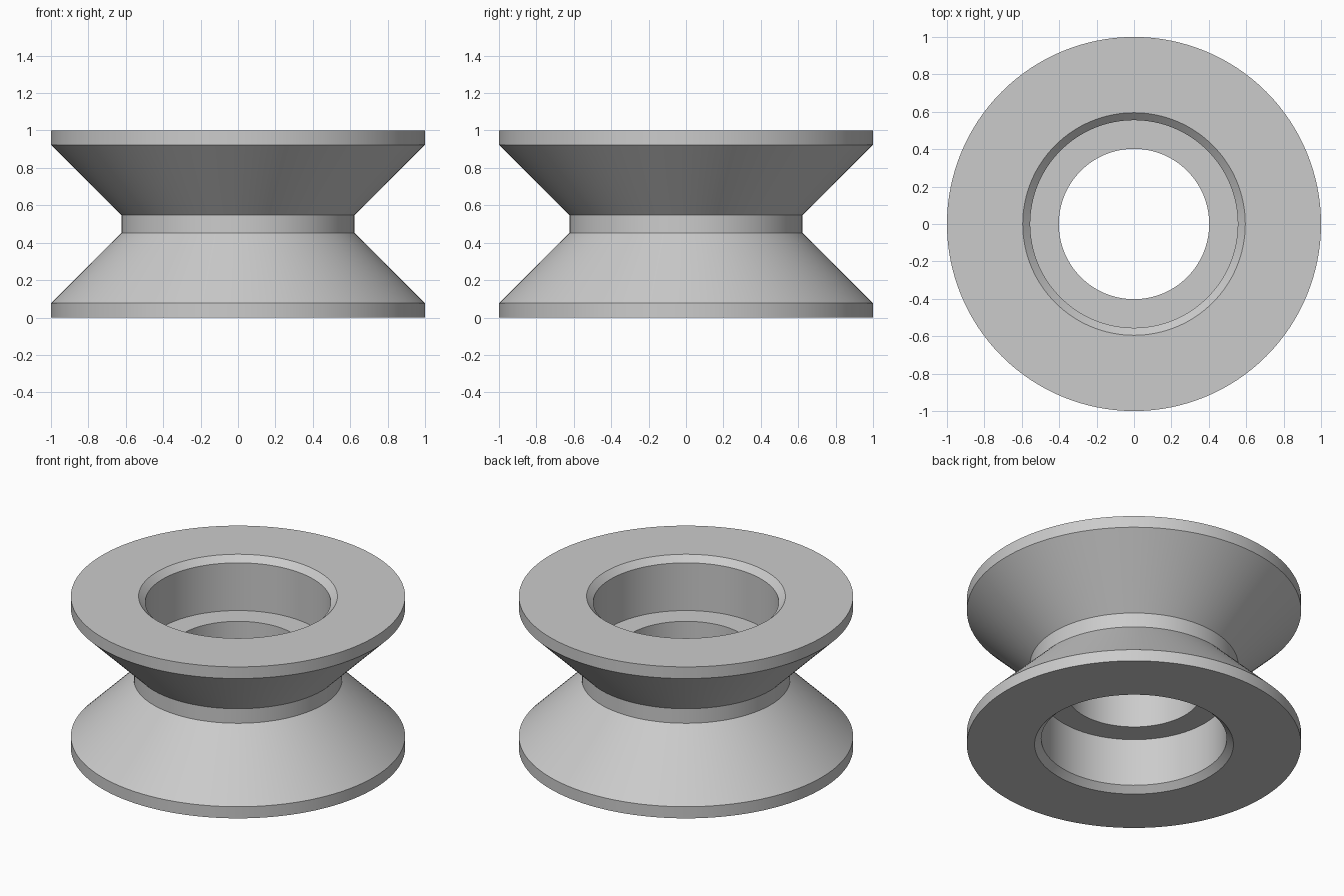
import bpy
import bmesh
import math

if "Cube" in bpy.data.objects:
    bpy.data.objects.remove(bpy.data.objects["Cube"], do_unlink=True)

SEGMENTS = 128

# Plain grey material
grey = bpy.data.materials.new("light_grey")
grey.use_nodes = True
colour = (0.6, 0.6, 0.6, 1)
grey.diffuse_color = colour
grey.node_tree.nodes["Principled BSDF"].inputs["Base Color"].default_value = colour

# Lower half of the section (radius, height): bore lip, bearing seat, chamfer, rim, cone, neck
lower = [(0.402, 0.353), (0.555, 0.353), (0.555, 0.038), (0.595, 0),
         (1, 0), (1, 0.077), (0.623, 0.452)]
# The upper half mirrors the lower one
profile = lower + [(r, 1 - z) for r, z in reversed(lower)]

# Spin the closed section into the grooved pulley wheel
bm = bmesh.new()
verts = [bm.verts.new((r, 0, z)) for r, z in profile]
edges = [bm.edges.new((v, verts[i - 1])) for i, v in enumerate(verts)]
bmesh.ops.spin(bm, geom=verts + edges, cent=(0, 0, 0), axis=(0, 0, 1),
               angle=math.tau, steps=SEGMENTS, use_duplicate=False)
bmesh.ops.remove_doubles(bm, verts=bm.verts, dist=0.0001)
bmesh.ops.recalc_face_normals(bm, faces=bm.faces)

mesh = bpy.data.meshes.new("pulley_wheel")
bm.to_mesh(mesh)
bm.free()
mesh.materials.append(grey)
wheel = bpy.data.objects.new("pulley_wheel", mesh)
bpy.context.collection.objects.link(wheel)

# Smooth round walls with crisp section edges
bpy.ops.object.select_all(action="DESELECT")
wheel.select_set(True)
bpy.context.view_layer.objects.active = wheel
bpy.ops.object.shade_smooth_by_angle(angle=math.radians(25))
